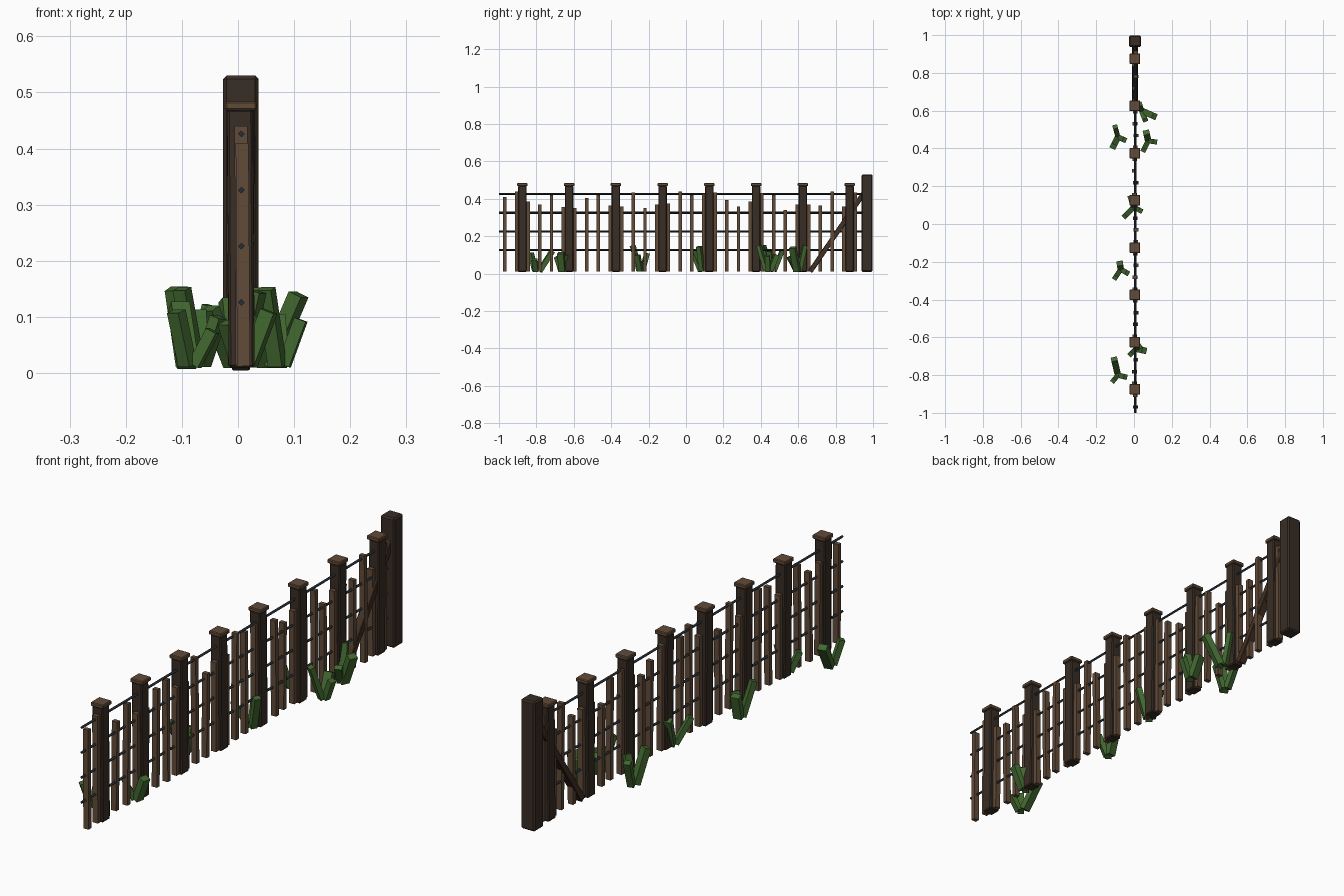
import bpy, math, random
from mathutils import Vector

random.seed(4)
CX = 0.005  # fence line


def mat(name, rgb):
    m = bpy.data.materials.new(name)
    m.diffuse_color = (*rgb, 1)
    return m


DARK = mat("dark_wood", (0.04, 0.026, 0.018))
BRACE = mat("brace_wood", (0.055, 0.03, 0.018))
WOOD = mat("weathered_wood", (0.12, 0.07, 0.04))
WIRE = mat("wire", (0.02, 0.026, 0.033))
GRASS = mat("grass", (0.055, 0.14, 0.03))


def box(name, loc, size, m, rot=(0, 0, 0), bevel=0):
    bpy.ops.mesh.primitive_cube_add(size=1, location=loc, rotation=rot)
    o = bpy.context.object
    o.name = name
    o.scale = size
    bpy.ops.object.transform_apply(location=False, rotation=False, scale=True)
    o.data.materials.append(m)
    if bevel:
        b = o.modifiers.new("bevel", "BEVEL")
        b.width, b.segments = bevel, 1
    return o


def beam(name, a, b, w, d, m, bevel=0):
    a, b = Vector(a), Vector(b)
    rot = (b - a).to_track_quat('Z', 'Y').to_euler()
    return box(name, (a + b) / 2, (w, d, (b - a).length), m, rot, bevel)


# Main posts with flat caps
for i in range(8):
    y = -0.875 + 0.25 * i
    lean = random.uniform(-0.012, 0.012)
    box(f"post_{i}", (CX, y, 0.24), (0.046, 0.046, 0.46), DARK, (0, lean, 0), 0.004)
    box(f"post_cap_{i}", (CX, y, 0.476), (0.056, 0.056, 0.016), WOOD, (0, 0, 0), 0.003)

# Tall end post and its diagonal brace
box("end_post", (CX, 0.968, 0.27), (0.063, 0.06, 0.52), DARK, bevel=0.006)
beam("end_brace", (CX, 0.664, 0.011), (CX, 0.95, 0.43), 0.032, 0.026, BRACE, 0.002)

# Thin pickets of uneven height
tops = [.41, .44, .385, .37, .42, .355, .35, .405, .42, .365, .36, .435, .35, .37, .375, .44,
        .42, .425, .435, .395, .36, .385, .43, .42, .34, .37, .37, .365, .44, .36, .435]
for i, t in enumerate(tops):
    box(f"picket_{i}", (CX + random.uniform(-0.004, 0.006), -0.969 + 0.0625 * i, (t + 0.012) / 2),
        (0.023, 0.018, t - 0.012), WOOD, (0, random.uniform(-0.012, 0.012), 0))

# Horizontal wires, four-sided
for i in range(4):
    bpy.ops.mesh.primitive_cylinder_add(vertices=4, radius=0.006, depth=1.95,
                                        location=(CX + 0.001, -0.025, 0.126 + 0.1 * i),
                                        rotation=(math.pi / 2, 0, 0))
    o = bpy.context.object
    o.name = f"wire_{i}"
    o.data.materials.append(WIRE)

# Grass clumps: centre, then the tips of three blades
clumps = [
    ((0.04, 0.60), [(0.108, 0.57, 0.14), (0.03, 0.635, 0.15), (0.06, 0.55, 0.09)]),
    ((-0.085, 0.46), [(-0.11, 0.41, 0.15), (-0.10, 0.515, 0.125), (-0.05, 0.445, 0.12)]),
    ((0.075, 0.44), [(0.065, 0.485, 0.10), (0.112, 0.435, 0.095), (0.05, 0.39, 0.15)]),
    ((0.0, 0.09), [(-0.015, 0.14, 0.13), (0.035, 0.07, 0.145), (-0.05, 0.04, 0.115)]),
    ((-0.07, -0.24), [(-0.075, -0.208, 0.11), (-0.10, -0.285, 0.15), (-0.035, -0.26, 0.10)]),
    ((0.01, -0.66), [(0.055, -0.67, 0.11), (-0.02, -0.69, 0.09), (0.03, -0.645, 0.10)]),
    ((-0.085, -0.80), [(-0.105, -0.715, 0.12), (-0.11, -0.83, 0.11), (-0.045, -0.81, 0.075)]),
]
widths = [(0.034, 0.026), (0.026, 0.022), (0.028, 0.02)]
for c, ((cx, cy), tips) in enumerate(clumps):
    for k, (x, y, z) in enumerate(tips):
        base = (cx + 0.2 * (x - cx), cy + 0.2 * (y - cy), 0.014)
        beam(f"grass_blade_{c}_{k}", base, (x, y, z), *widths[k], GRASS)
